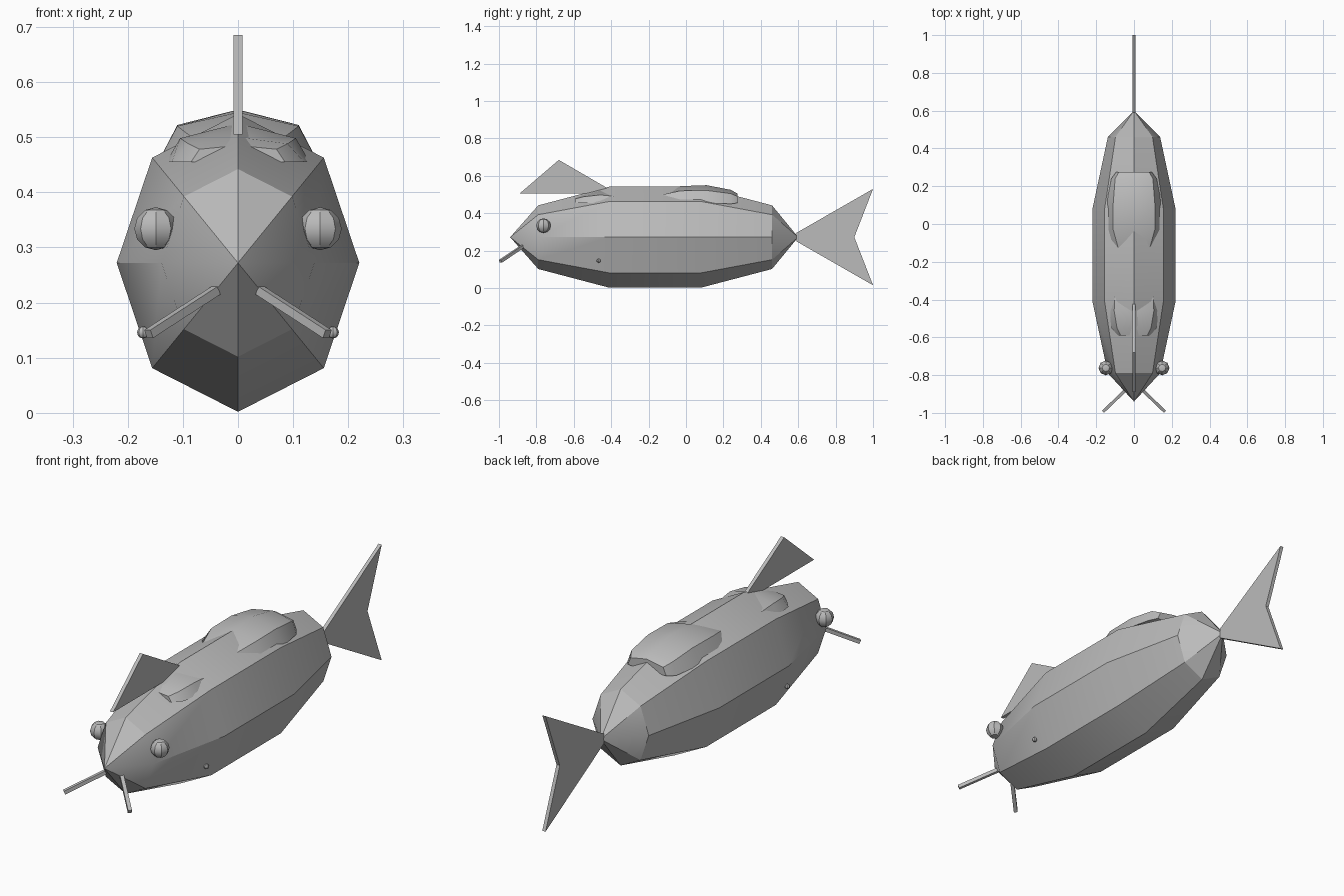
import bpy, bmesh, math
from mathutils import Vector

cube = bpy.data.objects.get("Cube")
if cube:
    bpy.data.objects.remove(cube, do_unlink=True)

grey = bpy.data.materials.new("plain_grey")
grey.use_nodes = True
grey.diffuse_color = (0.5, 0.5, 0.5, 1)
grey.node_tree.nodes["Principled BSDF"].inputs["Base Color"].default_value = (0.5, 0.5, 0.5, 1)


def finish(name, bm, smooth=True):
    bmesh.ops.recalc_face_normals(bm, faces=bm.faces)
    mesh = bpy.data.meshes.new(name)
    bm.to_mesh(mesh)
    bm.free()
    mesh.materials.append(grey)
    obj = bpy.data.objects.new(name, mesh)
    bpy.context.collection.objects.link(obj)
    if smooth:
        bpy.ops.object.select_all(action='DESELECT')
        obj.select_set(True)
        bpy.context.view_layer.objects.active = obj
        bpy.ops.object.shade_smooth_by_angle(angle=math.radians(30))
    return obj


def loft(name, rings):
    """Skin closed rings of points; a one-point ring becomes a tip."""
    bm = bmesh.new()
    rows = [[bm.verts.new(p) for p in ring] for ring in rings]
    for a, b in zip(rows, rows[1:]):
        n = max(len(a), len(b))
        for i in range(n):
            j = (i + 1) % n
            if len(a) == 1:
                bm.faces.new((a[0], b[i], b[j]))
            elif len(b) == 1:
                bm.faces.new((a[i], a[j], b[0]))
            else:
                bm.faces.new((a[i], a[j], b[j], b[i]))
    for end in (rows[0], rows[-1]):
        if len(end) > 2:
            bm.faces.new(end)
    return finish(name, bm)


def plate(name, outline, half=0.008):
    """Thin upright fin from a (y, z) outline."""
    bm = bmesh.new()
    face = bm.faces.new([bm.verts.new((-half, y, z)) for y, z in outline])
    side = bmesh.ops.extrude_face_region(bm, geom=[face])
    verts = [v for v in side["geom"] if isinstance(v, bmesh.types.BMVert)]
    bmesh.ops.translate(bm, verts=verts, vec=(2 * half, 0, 0))
    return finish(name, bm, smooth=False)


def hump(name, sections):
    """Faceted cover: y, ridge z, shoulder x, shoulder z, side x, side z."""
    loft(name, [[(-sx, y, sz), (-dx, y, dz), (0, y, top), (dx, y, dz), (sx, y, sz)]
                for y, top, dx, dz, sx, sz in sections])


def ball(name, centre, radius, segments=8, rings=6):
    bm = bmesh.new()
    bmesh.ops.create_uvsphere(bm, u_segments=segments, v_segments=rings, radius=radius)
    bmesh.ops.translate(bm, verts=bm.verts, vec=centre)
    return finish(name, bm)


# Eight-sided body tapering to a point at both ends
body = []
for y, s in ((-0.94, 0), (-0.79, 0.63), (-0.41, 1), (0.08, 1), (0.46, 0.63), (0.6, 0)):
    angles = [k * math.pi / 4 for k in range(8)] if s else [0]
    body.append([(0.22 * s * math.cos(a), y, 0.272 + 0.27 * s * math.sin(a)) for a in angles])
loft("body", body)

# Raised covers on the back
hump("rear_back_cover", [
    (-0.14, 0.50, 0.08, 0.497, 0.13, 0.44),
    (-0.03, 0.545, 0.11, 0.52, 0.145, 0.455),
    (0.11, 0.55, 0.11, 0.522, 0.145, 0.455),
    (0.24, 0.525, 0.10, 0.505, 0.12, 0.45),
    (0.275, 0.505, 0.08, 0.49, 0.095, 0.455)])
hump("front_back_cover", [
    (-0.59, 0.485, 0.07, 0.478, 0.085, 0.455),
    (-0.55, 0.50, 0.09, 0.488, 0.12, 0.455),
    (-0.46, 0.525, 0.105, 0.498, 0.13, 0.455),
    (-0.34, 0.51, 0.10, 0.486, 0.12, 0.455)])

# Fins
plate("tail_fin", [(0.59, 0.25), (1.0, 0.015), (0.9, 0.272), (1.0, 0.53), (0.59, 0.295)])
plate("top_fin", [(-0.89, 0.505), (-0.37, 0.505), (-0.68, 0.685)])

# Paired eyes, side studs and whiskers
for side, x in (("left", 1), ("right", -1)):
    ball(side + "_eye", (x * 0.149, -0.762, 0.334), 0.039)
    ball(side + "_side_stud", (x * 0.172, -0.467, 0.146), 0.011)
    start, end = Vector((x * 0.04, -0.875, 0.222)), Vector((x * 0.162, -0.992, 0.143))
    along = (end - start).normalized()
    across = along.cross(Vector((0, 0, 1))).normalized() * 0.008
    up = along.cross(across).normalized() * 0.008
    loft(side + "_whisker", [[p + across + up, p - across + up, p - across - up, p + across - up]
                             for p in (start, end)])
